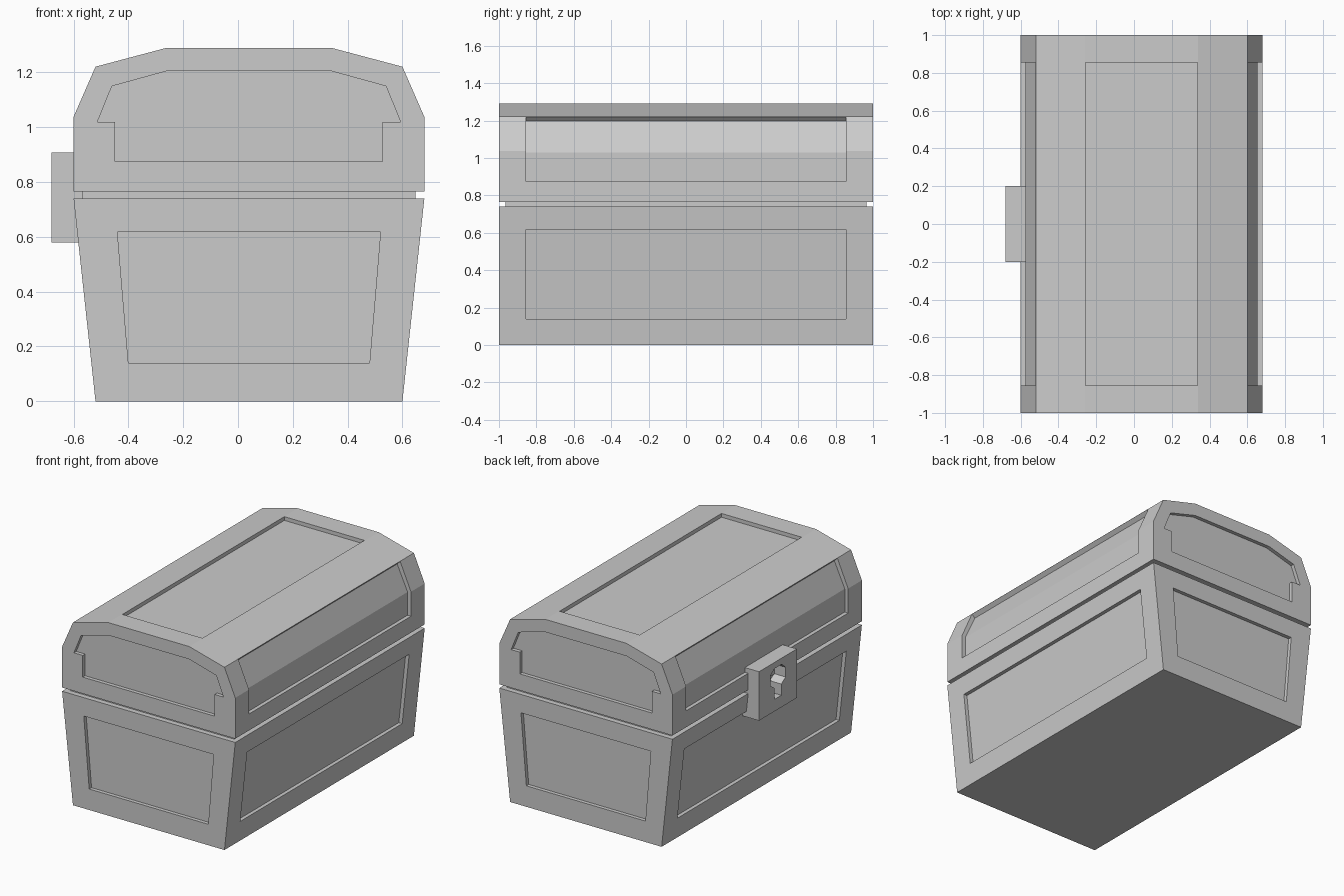
import bpy, bmesh
from mathutils import Vector

if "Cube" in bpy.data.objects:
    bpy.data.objects.remove(bpy.data.objects["Cube"])

CX = 0.04      # chest centre line; the lock sticks out on -x
D = 0.025      # depth of the recessed panels
PY = 0.855     # half length of the long panels


def prism(bm, pts, a, b, axis='y'):
    """Extrude a profile from a to b: (x,z) along y, or (y,z) along x."""
    def place(p, t):
        return Vector((p[0], t, p[1])) if axis == 'y' else Vector((t, p[0], p[1]))
    lo = [bm.verts.new(place(p, a)) for p in pts]
    hi = [bm.verts.new(place(p, b)) for p in pts]
    faces = [bm.faces.new(lo), bm.faces.new(hi)]
    n = len(pts)
    for i in range(n):
        j = (i + 1) % n
        faces.append(bm.faces.new((lo[i], lo[j], hi[j], hi[i])))
    bmesh.ops.recalc_face_normals(bm, faces=faces)


def make(name, prisms):
    bm = bmesh.new()
    for p in prisms:
        prism(bm, *p)
    me = bpy.data.meshes.new(name)
    bm.to_mesh(me)
    bm.free()
    ob = bpy.data.objects.new(name, me)
    bpy.context.collection.objects.link(ob)
    return ob


def carve(ob, prisms):
    """Cut recesses out of a part and bake the result."""
    cutter = make(ob.name + "_cutter", prisms)
    mod = ob.modifiers.new("recess", 'BOOLEAN')
    mod.operation, mod.solver, mod.object = 'DIFFERENCE', 'EXACT', cutter
    bpy.context.view_layer.update()
    dg = bpy.context.evaluated_depsgraph_get()
    me = bpy.data.meshes.new_from_object(ob.evaluated_get(dg))
    ob.modifiers.clear()
    ob.data = me
    bpy.data.objects.remove(cutter)


def mirrored(half):
    """Complete a half profile about the centre line."""
    return [(CX + x, z) for x, z in half] + [(CX - x, z) for x, z in reversed(half)]


def sides(half):
    """Closed profile on +x and its mirror image on -x, as long prisms."""
    return [([(CX + s * x, z) for x, z in half], -PY, PY) for s in (1, -1)]


def ends(half):
    """Panel recess on both end faces."""
    p = mirrored(half)
    return [(p, -1.1, -1 + D), (p, 1 - D, 1.1)]


# Tapered body with four recessed panels
def wall(z):
    return 0.56 + 0.08 * z / 0.74


body = make("chest_body", [(mirrored([(0.56, 0), (0.64, 0.74)]), -1, 1)])
carve(body, ends([(0.44, 0.14), (0.48, 0.617)])
      + sides([(wall(0.14) - D, 0.14), (0.8, 0.14), (0.8, 0.617), (wall(0.617) - D, 0.617)]))

# Narrower strip in the seam between body and lid
make("seam_core", [(mirrored([(0.607, 0.72), (0.607, 0.79)]), -0.965, 0.965)])

# Faceted lid with end, side and top panels
lid = make("lid", [(mirrored([(0.64, 0.765), (0.64, 1.038), (0.56, 1.221), (0.30, 1.29)]), -1, 1)])
carve(lid, ends([(0.488, 0.875), (0.488, 1.02), (0.553, 1.02), (0.50, 1.15), (0.30, 1.205)])
      + sides([(0.64 - D, 0.875), (0.8, 0.875), (0.8, 1.2), (0.60, 1.259), (0.538, 1.197), (0.64 - D, 1.03)])
      + [(mirrored([(0.296, 1.29 - D), (0.296, 1.4)]), -PY, PY)])

# Lock plate with keyhole
lock = make("lock_plate", [([(-0.2, 0.58), (0.2, 0.58), (0.2, 0.907), (-0.2, 0.907)], -0.68, -0.54, 'x')])
half = [(0.035, 0.66), (0.035, 0.735), (0.08, 0.765), (0.08, 0.83), (0.04, 0.865)]
carve(lock, [(half + [(-y, z) for y, z in reversed(half)], -0.75, -0.595, 'x')])
